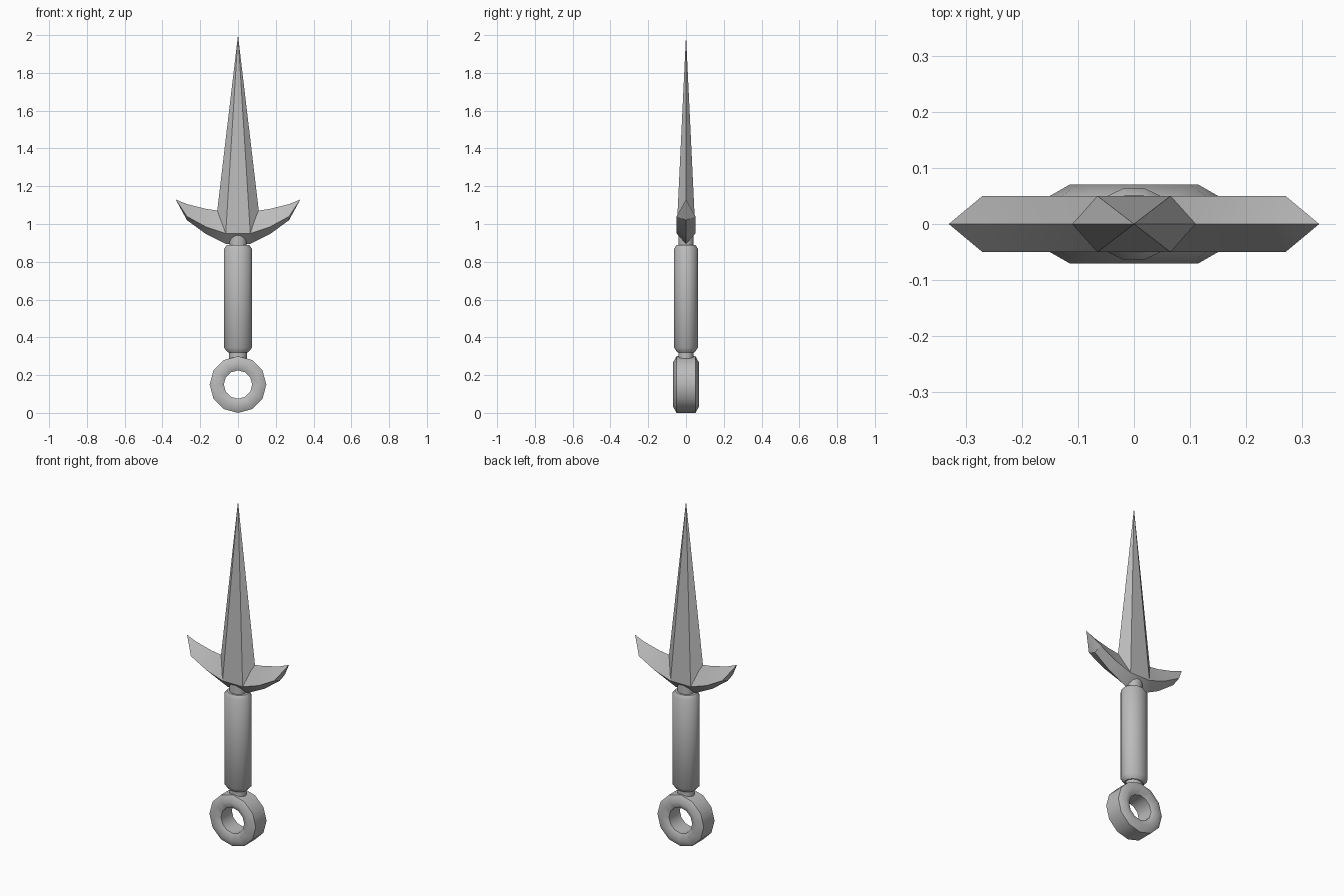
import bpy, bmesh, math

cube = bpy.data.objects.get("Cube")
if cube:
    bpy.data.objects.remove(cube)

steel = bpy.data.materials.new("grey_steel")
steel.use_nodes = True
GREY = (0.5, 0.5, 0.5, 1)
steel.diffuse_color = GREY
steel.node_tree.nodes["Principled BSDF"].inputs["Base Color"].default_value = GREY


def finish(name, bm, angle):
    bmesh.ops.recalc_face_normals(bm, faces=bm.faces)
    mesh = bpy.data.meshes.new(name)
    bm.to_mesh(mesh)
    bm.free()
    mesh.materials.append(steel)
    ob = bpy.data.objects.new(name, mesh)
    bpy.context.collection.objects.link(ob)
    bpy.ops.object.select_all(action='DESELECT')
    ob.select_set(True)
    bpy.context.view_layer.objects.active = ob
    bpy.ops.object.shade_smooth_by_angle(angle=math.radians(angle))
    return ob


def bridge(bm, a, b):
    for i in range(len(a)):
        j = (i + 1) % len(a)
        bm.faces.new((a[i], a[j], b[j], b[i]))


def lathe(name, profile, squash, sides=12):
    """Capped turned part from (radius, height) pairs, flattened in depth."""
    bm = bmesh.new()
    rings = []
    for r, z in profile:
        angles = [math.tau * (i + 0.5) / sides for i in range(sides)]
        rings.append([bm.verts.new((r * math.cos(t), r * squash * math.sin(t), z))
                      for t in angles])
    for a, b in zip(rings, rings[1:]):
        bridge(bm, a, b)
    bm.faces.new(rings[0])
    bm.faces.new(rings[-1])
    return finish(name, bm, 40)


# Grip and the two necks
lathe("grip", [(0.055, 0.32), (0.077, 0.345), (0.077, 0.868), (0.062, 0.888)], 0.85)
lathe("upper_neck", [(0.047, 0.87), (0.047, 0.95)], 0.87)
lathe("lower_neck", [(0.048, 0.27), (0.048, 0.33)], 0.87)

# Pommel ring: chamfered section swept around the depth axis
bm = bmesh.new()
section = [(0.15, 0.05), (0.115, 0.07), (0.075, 0.05)]
section += [(r, -y) for r, y in reversed(section)]
loops = []
for i in range(12):
    t = math.tau * i / 12
    loops.append([bm.verts.new((r * math.sin(t), y, 0.15 + r * math.cos(t)))
                  for r, y in section])
for i in range(12):
    bridge(bm, loops[i], loops[(i + 1) % 12])
finish("pommel_ring", bm, 58)

# Blade: six-sided spike, its broad-face corners reaching lower than its edges
bm = bmesh.new()
base = [bm.verts.new(p) for p in (
    (0.11, 0, 1.07), (0.065, 0.05, 0.95), (-0.065, 0.05, 0.95),
    (-0.11, 0, 1.07), (-0.065, -0.05, 0.95), (0.065, -0.05, 0.95))]
tip = bm.verts.new((0, 0, 2))
for i in range(6):
    bm.faces.new((base[i], base[(i + 1) % 6], tip))
finish("blade", bm, 20)

# Guard: diamond sections along a crescent (x, top, ridge, bottom)
bm = bmesh.new()
half = [(0.27, 1.105, 1.04, 1.02), (0.17, 1.08, 0.985, 0.947),
        (0.065, 1.065, 0.95, 0.895)]
stations = half + [(-s[0], *s[1:]) for s in reversed(half)]
rings = [[bm.verts.new(p) for p in ((x, 0, top), (x, 0.05, mid), (x, 0, low), (x, -0.05, mid))]
         for x, top, mid, low in stations]
for a, b in zip(rings, rings[1:]):
    bridge(bm, a, b)
for x, ring in ((0.33, rings[0]), (-0.33, rings[-1])):
    point = bm.verts.new((x, 0, 1.13))
    for i in range(4):
        bm.faces.new((ring[i], ring[(i + 1) % 4], point))
finish("guard", bm, 25)
